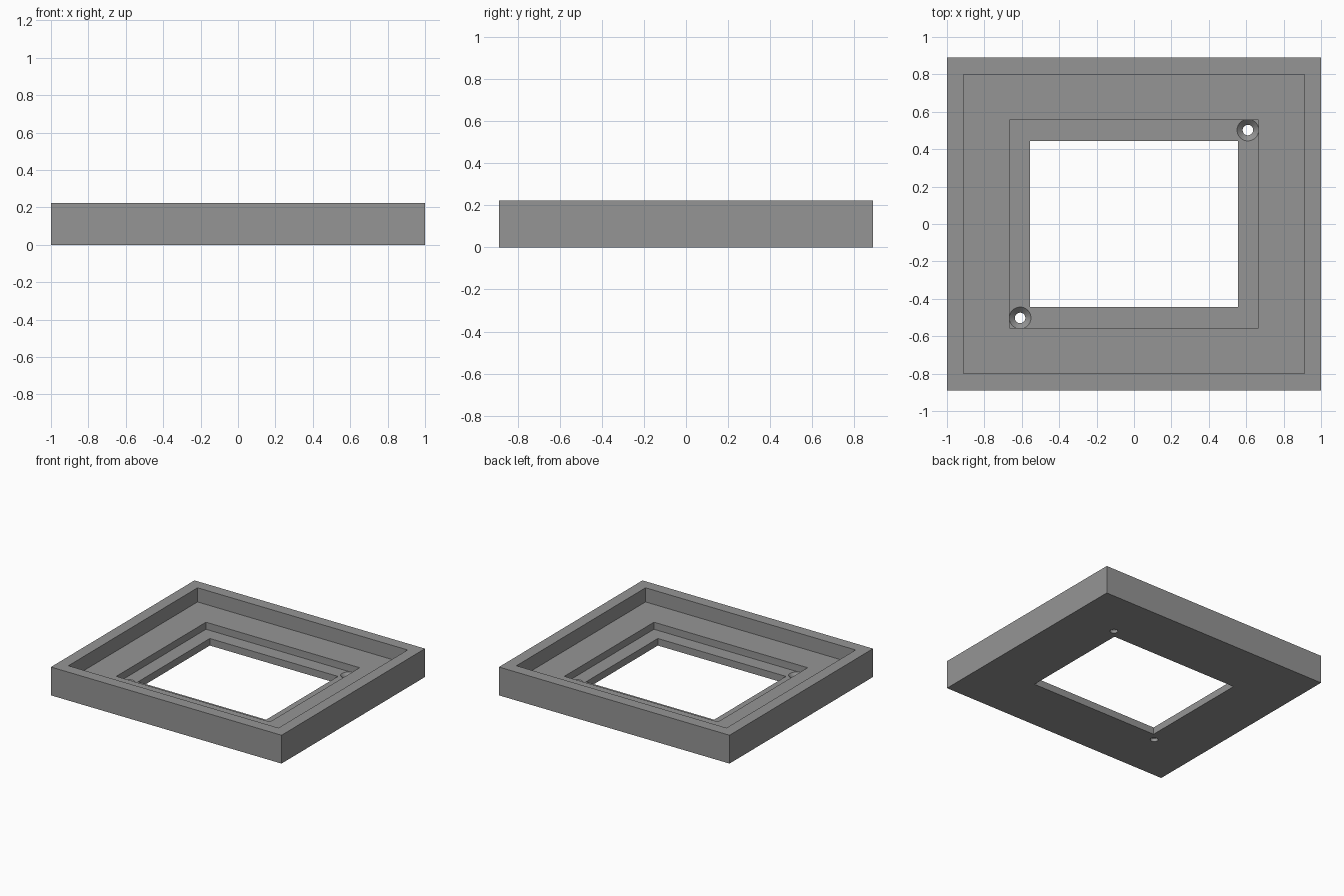
import bpy, bmesh, math

if "Cube" in bpy.data.objects:
    bpy.data.objects.remove(bpy.data.objects["Cube"])

U = 1 / 9  # design module
grey = bpy.data.materials.new("grey")
grey.diffuse_color = (0.3, 0.3, 0.3, 1)
grey.use_nodes = True
grey.node_tree.nodes["Principled BSDF"].inputs["Base Color"].default_value = grey.diffuse_color


def make_object(name, bm):
    bmesh.ops.recalc_face_normals(bm, faces=bm.faces)
    mesh = bpy.data.meshes.new(name)
    bm.to_mesh(mesh)
    bm.free()
    mesh.materials.append(grey)
    obj = bpy.data.objects.new(name, mesh)
    bpy.context.collection.objects.link(obj)
    return obj


def loft(bm, rings, closed):
    """Join successive rings of points with quads."""
    loops = [[bm.verts.new(p) for p in ring] for ring in rings]
    n = len(loops[0])
    pairs = list(zip(loops, loops[1:]))
    if closed:
        pairs.append((loops[-1], loops[0]))
    else:
        bm.faces.new(loops[0])
        bm.faces.new(loops[-1])
    for a, b in pairs:
        for i in range(n):
            j = (i + 1) % n
            bm.faces.new((a[i], a[j], b[j], b[i]))


def rectangle(x, y, z):
    return [(-x, -y, z), (x, -y, z), (x, y, z), (-x, y, z)]


def circle(cx, cy, r, z, n=48):
    return [(cx + r * math.cos(2 * math.pi * i / n),
             cy + r * math.sin(2 * math.pi * i / n), z) for i in range(n)]


# Stepped frame: outer wall, rim, wide ledge, narrow ledge, central opening
profile = [(9, 0), (9, 2), (8.2, 2), (8.2, 1), (6, 1), (6, .5), (5, .5), (5, 0)]
bm = bmesh.new()
loft(bm, [rectangle(x * U, (x - 1) * U, z * U) for x, z in profile], True)
frame = make_object("stepped_frame", bm)

# Countersunk screw holes in two opposite ledge corners
bm = bmesh.new()
for s in (-1, 1):
    cx, cy = s * 5.48 * U, s * 4.52 * U
    hole = [(.028, -.05), (.028, .026), (.058, .0556), (.058, .075)]
    loft(bm, [circle(cx, cy, r, z) for r, z in hole], False)
cutter = make_object("screw_hole_cutter", bm)
cutter.hide_render = True
cutter.hide_set(True)

cut = frame.modifiers.new("screw_holes", 'BOOLEAN')
cut.operation = 'DIFFERENCE'
cut.solver = 'EXACT'
cut.object = cutter

# Apply the cut and smooth only the round hole walls
bpy.context.view_layer.objects.active = frame
frame.select_set(True)
bpy.ops.object.modifier_apply(modifier=cut.name)
bpy.ops.object.shade_smooth_by_angle(angle=math.radians(30))
bpy.data.objects.remove(cutter)
